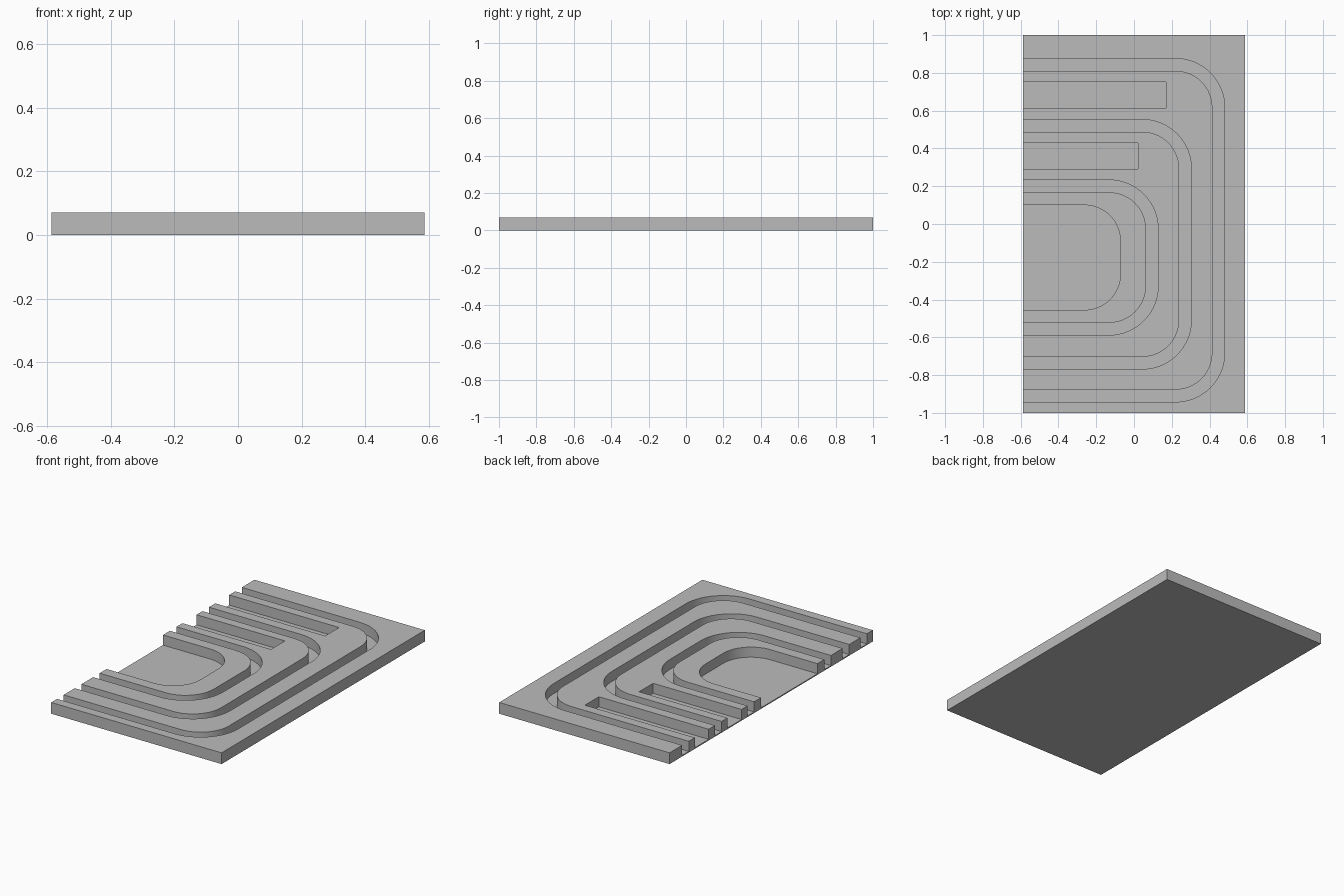
import bpy, bmesh, math

cube = bpy.data.objects.get("Cube")
if cube:
    bpy.data.objects.remove(cube, do_unlink=True)

HALF_W, HALF_L, HEIGHT, FLOOR = 0.587, 1.0, 0.07, 0.007
OPEN_X = -HALF_W - 0.1          # cutters run out past the open edge

grey = bpy.data.materials.new("plain grey")
grey.use_nodes = True
colour = (0.5, 0.5, 0.5, 1)
grey.diffuse_color = colour
grey.node_tree.nodes["Principled BSDF"].inputs["Base Color"].default_value = colour


def u_path(top, bottom, right, radius, steps=16):
    """Round-cornered path from the open edge, round the right and back."""
    pts = [(OPEN_X, top)]
    for cy, start in ((top - radius, 90), (bottom + radius, 0)):
        for i in range(steps + 1):
            a = math.radians(start - 90 * i / steps)
            pts.append((right - radius + radius * math.cos(a),
                        cy + radius * math.sin(a)))
    return pts + [(OPEN_X, bottom)]


def prism(bm, outline, z0, z1):
    """Extrude a flat outline from z0 to z1."""
    face = bm.faces.new([bm.verts.new((x, y, z0)) for x, y in outline])
    ext = bmesh.ops.extrude_face_region(bm, geom=[face])["geom"]
    for v in ext:
        if isinstance(v, bmesh.types.BMVert):
            v.co.z = z1


def make_object(name, outlines, z0, z1):
    bm = bmesh.new()
    for outline in outlines:
        prism(bm, outline, z0, z1)
    bmesh.ops.recalc_face_normals(bm, faces=bm.faces)
    mesh = bpy.data.meshes.new(name)
    bm.to_mesh(mesh)
    bm.free()
    mesh.materials.append(grey)
    obj = bpy.data.objects.new(name, mesh)
    bpy.context.collection.objects.link(obj)
    return obj


def rect(x0, x1, y0, y1):
    return [(x0, y0), (x1, y0), (x1, y1), (x0, y1)]


# Base slab
slab = make_object("grooved_slab", [rect(-HALF_W, HALF_W, -HALF_L, HALF_L)], 0, HEIGHT)

# Three nested U-shaped grooves
GROOVE, RADIUS = 0.065, 0.26
cuts = []
for top, bottom, right in ((0.876, -0.942, 0.48), (0.553, -0.768, 0.304), (0.233, -0.588, 0.128)):
    outer = u_path(top, bottom, right, RADIUS)
    inner = u_path(top - GROOVE, bottom + GROOVE, right - GROOVE, RADIUS - GROOVE)
    cuts.append(outer + inner[::-1])

# Central pocket and two straight slots
cuts.append(u_path(0.1, -0.455, -0.072, 0.19))
cuts.append(rect(OPEN_X, 0.17, 0.615, 0.752))
cuts.append(rect(OPEN_X, 0.022, 0.292, 0.43))
cutter = make_object("groove_cutter", cuts, FLOOR, HEIGHT + 0.1)
cutter.hide_render = True

# Carve the slab, then drop the cutter
mod = slab.modifiers.new("carve", 'BOOLEAN')
mod.operation = 'DIFFERENCE'
mod.solver = 'EXACT'
mod.object = cutter
bpy.ops.object.select_all(action='DESELECT')
slab.select_set(True)
bpy.context.view_layer.objects.active = slab
bpy.ops.object.modifier_apply(modifier=mod.name)
bpy.data.objects.remove(cutter, do_unlink=True)
bpy.ops.object.shade_smooth_by_angle(angle=math.radians(30))
